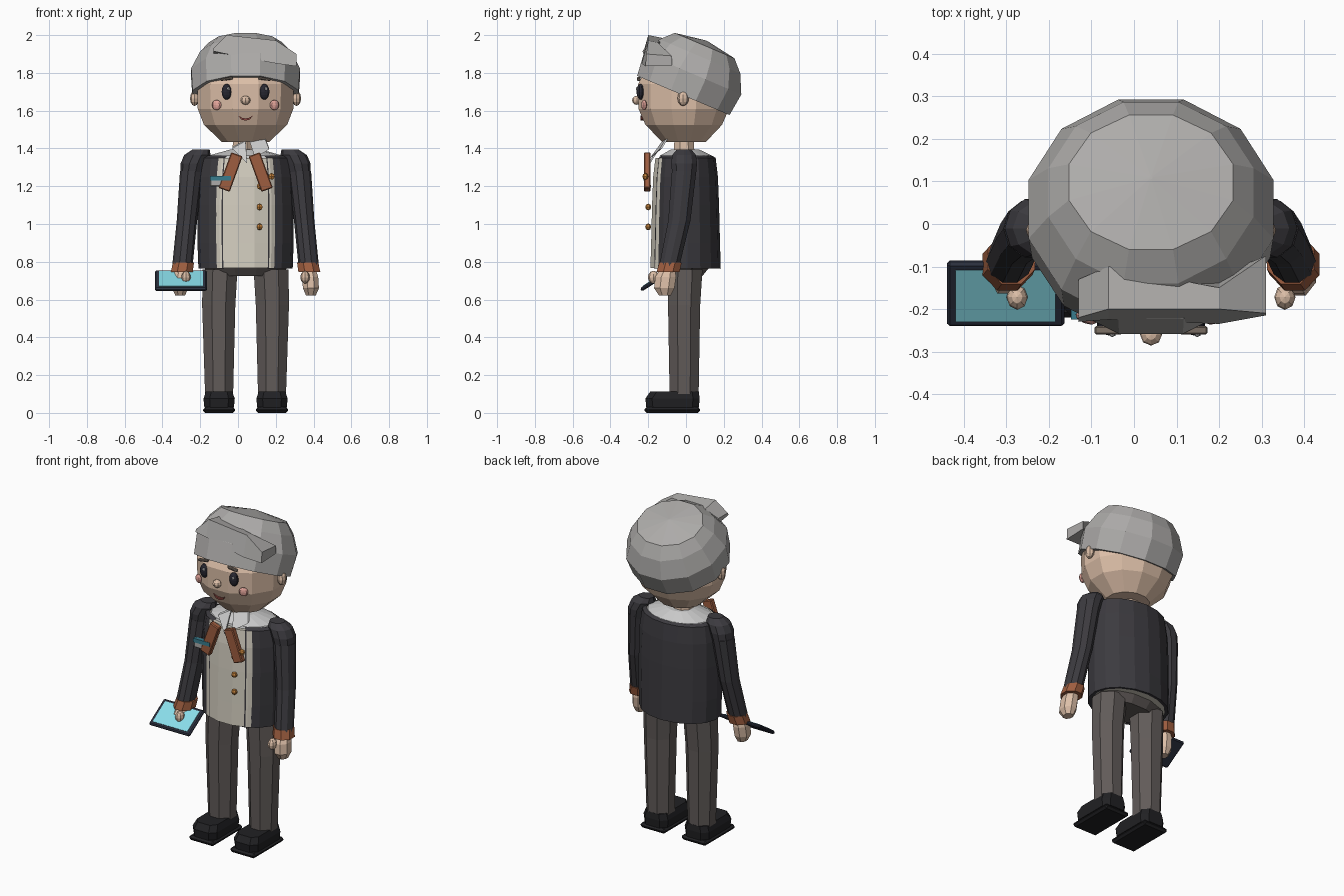
import bpy, bmesh, math
from mathutils import Matrix, Vector

if "Cube" in bpy.data.objects:
    bpy.data.objects.remove(bpy.data.objects["Cube"])

CX = 0.04  # body centre line


def mat(name, r, g, b):
    m = bpy.data.materials.new(name)
    m.diffuse_color = (r, g, b, 1)
    m.use_nodes = True
    m.node_tree.nodes["Principled BSDF"].inputs["Base Color"].default_value = m.diffuse_color
    return m


SKIN = mat("skin", 0.72, 0.52, 0.39)
HAIR = mat("hair_grey", 0.42, 0.41, 0.40)
DARK = mat("jacket_black", 0.045, 0.043, 0.05)
PANTS = mat("trouser_brown", 0.12, 0.105, 0.10)
CREAM = mat("cream", 0.66, 0.62, 0.53)
WHITE = mat("white", 0.85, 0.87, 0.87)
BROWN = mat("rust", 0.34, 0.11, 0.05)
ORANGE = mat("orange", 0.62, 0.25, 0.05)
BLACK = mat("black", 0.015, 0.015, 0.017)
EYE = mat("eye", 0.02, 0.02, 0.03)
PINK = mat("pink", 0.78, 0.38, 0.33)
BROW = mat("brow", 0.2, 0.16, 0.13)
LIP = mat("lip", 0.25, 0.06, 0.05)
NAVY = mat("navy", 0.025, 0.03, 0.05)
CYAN = mat("cyan", 0.25, 0.72, 0.82)
TEAL = mat("teal", 0.04, 0.2, 0.27)


def finish(bm, name, m, loc=(0, 0, 0), rot=(0, 0, 0)):
    bmesh.ops.recalc_face_normals(bm, faces=bm.faces)
    me = bpy.data.meshes.new(name)
    bm.to_mesh(me)
    bm.free()
    me.materials.append(m)
    ob = bpy.data.objects.new(name, me)
    ob.location, ob.rotation_euler = loc, rot
    bpy.context.collection.objects.link(ob)
    return ob


def loft(name, secs, n, m, gap=0, loc=(0, 0, 0), rot=(0, 0, 0)):
    """Stack of horizontal ellipses (x, y, z, rx, ry); gap = open front angle each side."""
    bm = bmesh.new()
    g = math.radians(gap)
    rings = []
    for x, y, z, rx, ry in secs:
        ring = []
        for i in range(n + 1 if gap else n):
            if gap:
                a = -math.pi / 2 + g + i * (2 * math.pi - 2 * g) / n
            else:
                a = -math.pi / 2 + (i + 0.5) * 2 * math.pi / n
            ring.append(bm.verts.new((x + rx * math.cos(a), y + ry * math.sin(a), z)))
        rings.append(ring)
    for a, b in zip(rings, rings[1:]):
        for i in range(n):
            j = (i + 1) % len(a)
            bm.faces.new((a[i], a[j], b[j], b[i]))
    if not gap:
        bm.faces.new(rings[0])
        bm.faces.new(rings[-1])
    return finish(bm, name, m, loc, rot)


def box(name, loc, size, m, rot=(0, 0, 0), bevel=0):
    bm = bmesh.new()
    bmesh.ops.create_cube(bm, size=1, matrix=Matrix.Diagonal((*size, 1)))
    if bevel:
        bmesh.ops.bevel(bm, geom=bm.edges[:], offset=bevel, segments=1, affect='EDGES')
    return finish(bm, name, m, loc, rot)


def ball(name, loc, rad, m, u=8, v=6, rot=(0, 0, 0)):
    bm = bmesh.new()
    bmesh.ops.create_uvsphere(bm, u_segments=u, v_segments=v, radius=1, matrix=Matrix.Diagonal((*rad, 1)))
    return finish(bm, name, m, loc, rot)


def bridge(name, rings, m):
    """Skin a list of point rings and close both ends."""
    bm = bmesh.new()
    vs = [[bm.verts.new(p) for p in r] for r in rings]
    for a, b in zip(vs, vs[1:]):
        for i in range(len(a)):
            j = (i + 1) % len(a)
            bm.faces.new((a[i], a[j], b[j], b[i]))
    bm.faces.new(vs[0])
    bm.faces.new(vs[-1])
    return finish(bm, name, m)


# Head
loft("head", [(CX, -.01, 1.435, .13, .12), (CX, -.012, 1.525, .228, .21), (CX, -.012, 1.61, .262, .248),
              (CX, -.012, 1.74, .265, .25), (CX, 0, 1.86, .22, .2), (CX, 0, 1.93, .1, .09)], 12, SKIN)
loft("neck", [(CX - .015, -.01, 1.36, .06, .06), (CX - .015, -.01, 1.46, .055, .055)], 8, SKIN)

# Hair cap tilted backwards, and swept fringe
loft("hair", [(0, 0, -.005, .29, .275), (0, 0, .12, .298, .29), (0, 0, .22, .25, .24),
              (0, 0, .282, .2, .178), (0, 0, .31, .004, .004)], 12, HAIR,
     loc=(CX, -.012, 1.685), rot=(math.radians(-23), 0, 0))
fringe = [(-.13, [(-.22, 1.93), (-.23, 1.915), (-.13, 1.90), (-.13, 1.93)]),
          (-.06, [(-.20, 2.0), (-.225, 1.90), (-.1, 1.89), (-.1, 1.98)]),
          (.2, [(-.2, 1.972), (-.235, 1.85), (-.12, 1.85), (-.15, 1.96)]),
          (.31, [(-.21, 1.90), (-.215, 1.835), (-.075, 1.84), (-.075, 1.89)])]
bridge("fringe", [[(x, y, z) for y, z in s] for x, s in fringe], HAIR)

# Face
ball("nose", (CX, -.26, 1.655), (.026, .026, .024), SKIN)
for s, side in ((-1, "right"), (1, "left")):
    x = CX + s * .1
    ball("eye_" + side, (x, -.24, 1.70), (.028, .022, .042), EYE, 10, 8)
    ball("eye_glint_" + side, (x + .009, -.26, 1.717), (.008, .006, .009), WHITE, 6, 4)
    box("brow_" + side, (x, -.25, 1.768), (.065, .02, .014), BROW, (0, math.radians(s * 8), 0), .004)
    ball("cheek_" + side, (CX + s * .153, -.222, 1.63), (.027, .012, .027), PINK, 8, 6,
         (0, 0, math.radians(s * 22)))
    ball("ear_" + side, (CX + s * .27, -.015, 1.665), (.024, .03, .04), SKIN)
lip = [(0, 1.575), (.02, 1.563), (.04, 1.559), (.06, 1.563), (.08, 1.575), (.062, 1.553), (.04, 1.547), (.018, 1.553)]
bridge("mouth", [[(x, y, z) for x, z in lip] for y in (-.242, -.2)], LIP)

# Torso: cream vest inside an open jacket, white shirt yoke above
body = [(.765, .25, .187), (.9, .255, .183), (1.1, .255, .178), (1.25, .25, .172), (1.35, .235, .16)]
loft("vest", [(CX, -.006, z + (.003 if i == 0 else 0), rx - .008, ry - .001) for i, (z, rx, ry) in enumerate(body)], 16, CREAM)
loft("jacket", [(CX, -.003, .772, .2, .14)] + [(CX, -.003, z, rx, ry) for z, rx, ry in body]
     + [(CX, -.003, 1.362, .21, .14)], 14, DARK, gap=28)
loft("shirt_yoke", [(CX, 0, 1.33, .22, .15), (CX, 0, 1.362, .2, .14), (CX, -.005, 1.395, .08, .075)], 16, WHITE)
loft("hips", [(CX, -.005, .725, .2, .095), (CX, -.005, .79, .24, .15)], 12, PANTS)

# Collar wings
wings = {"right": [(-.03, -.15, 1.40), (.04, -.125, 1.44), (.048, -.2, 1.32)],
         "left": [(.06, -.125, 1.44), (.145, -.11, 1.445), (.165, -.14, 1.395), (.09, -.19, 1.35)]}
for side, pts in wings.items():
    bridge("collar_" + side, [[Vector(p) + Vector((0, d, d * .5)) for p in pts] for d in (0, .015)], WHITE)

# Lapels, badge, buttons
for s, side in ((-1, "right"), (1, "left")):
    box("lapel_" + side, (CX + s * .08, -.205, 1.275), (.064, .035, .2), BROWN,
        (0, math.radians(-s * 20), 0), .005)
box("badge", (-.092, -.205, 1.226), (.11, .03, .055), HAIR, bevel=.004)
box("badge_strip", (-.092, -.213, 1.243), (.112, .024, .024), TEAL)
for i, (x, y, z) in enumerate([(.115, -.2, .985), (.115, -.2, 1.09), (.115, -.2, 1.2), (.178, -.215, 1.252)]):
    ball("button_%d" % (i + 1), (x, y, z), (.018, .016, .018), ORANGE, 6, 4)

# Arms and legs, mirrored about the centre line
for s, side in ((-1, "right"), (1, "left")):
    def limb(name, secs, n, m):
        loft(name + "_" + side, [(CX + s * x, y, z, rx, ry) for x, y, z, rx, ry in secs], n, m)
    limb("sleeve", [(.335, -.09, .77, .054, .056), (.31, -.035, 1.02, .054, .062), (.285, -.01, 1.28, .062, .068)], 10, DARK)
    limb("shoulder", [(.288, -.01, 1.25, .058, .064), (.276, -.01, 1.32, .068, .072),
                      (.255, -.01, 1.365, .07, .066), (.235, -.01, 1.395, .045, .04)], 10, DARK)
    limb("cuff", [(.338, -.095, .745, .063, .066), (.328, -.082, .797, .06, .064)], 8, BROWN)
    limb("hand", [(.335, -.095, .77, .036, .038), (.342, -.108, .72, .046, .06),
                  (.346, -.115, .66, .046, .058), (.346, -.112, .622, .028, .034)], 8, SKIN)
    ball("thumb_" + side, (CX + s * .315, -.172, .718), (.025, .03, .034), SKIN)
    limb("leg", [(.14, -.01, .09, .08, .083), (.142, -.01, .57, .095, .092), (.135, -.005, .76, .1, .1)], 8, PANTS)
    x = CX + s * .14
    box("sole_" + side, (x, -.073, .015), (.17, .295, .03), BLACK, bevel=.012)
    bridge("shoe_" + side, [[(x + u * w, y0 if v < 0 else y1, z) if abs(u) < .9 else
                             (x + u * w, y0 + .035 if v < 0 else y1 - .035, z)
                             for u, v in ((-.6, -1), (.6, -1), (1, -1), (1, 1), (.6, 1), (-.6, 1), (-1, 1), (-1, -1))]
                            for z, w, y0, y1 in ((.028, .078, -.21, .068), (.075, .083, -.215, .072), (.112, .07, -.19, .068))], BLACK)

# Tablet held in the right hand
tilt = math.radians(33)
box("tablet", (-.302, -.163, .7), (.276, .18, .02), NAVY, (tilt, 0, 0), .007)
box("tablet_screen", (-.302, -.163 - .0055, .7085), (.235, .145, .006), CYAN, (tilt, 0, 0))
